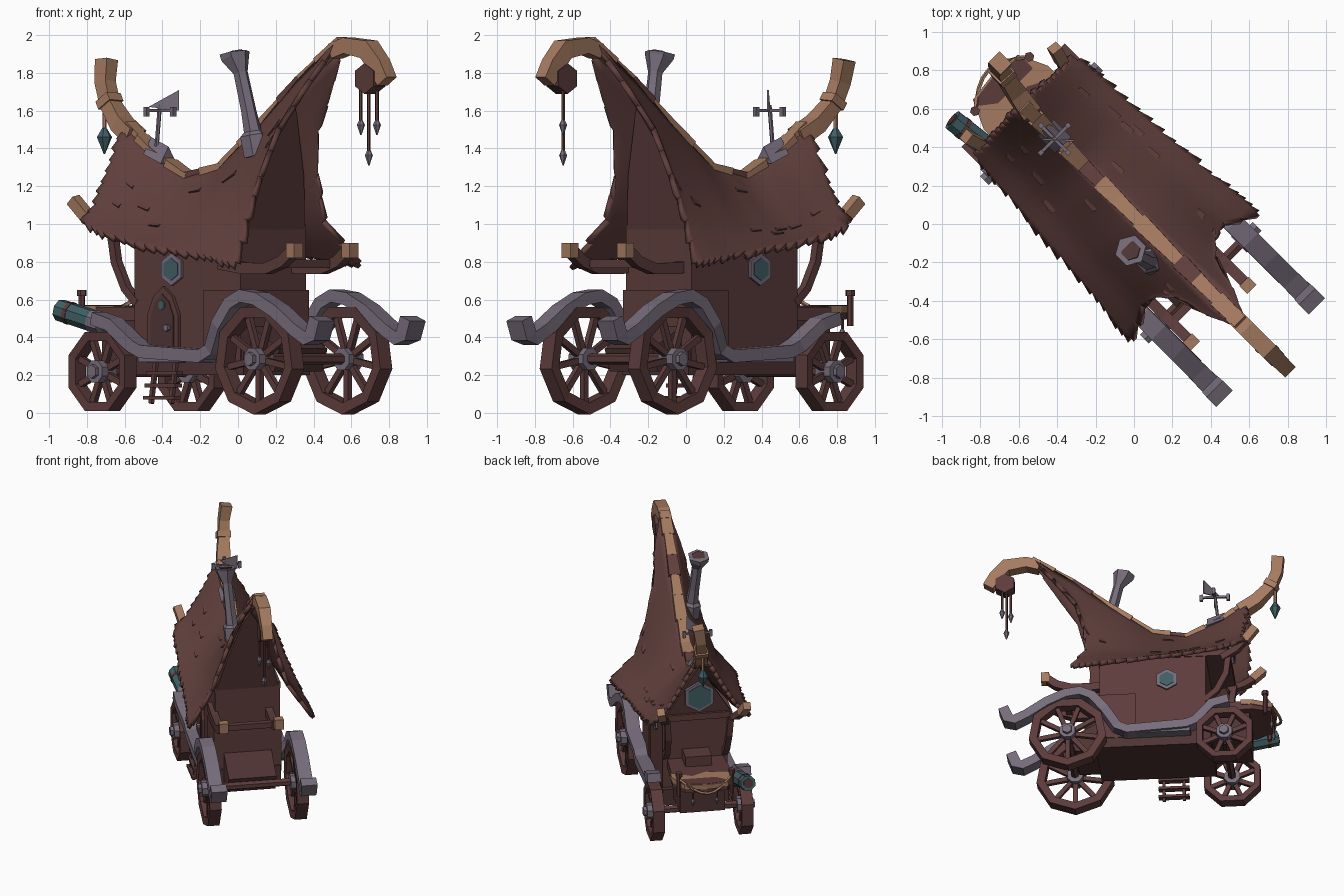
import bpy, bmesh, math, random
from mathutils import Vector, Matrix

if "Cube" in bpy.data.objects:
    bpy.data.objects.remove(bpy.data.objects["Cube"])

random.seed(4)
# Local frame: u = forward, v = sideways, z = up; the wagon stands diagonally on the grid
WORLD = Matrix.Rotation(-math.pi / 4, 4, 'Z') @ Matrix.Translation((0, 0.03, 0))

def material(name, r, g, b):
    m = bpy.data.materials.new(name)
    m.diffuse_color = [(c / 255) ** 2.2 for c in (r, g, b)] + [1]
    m.use_nodes = True
    m.node_tree.nodes["Principled BSDF"].inputs["Base Color"].default_value = m.diffuse_color
    return m

WOOD = material("brown wood", 92, 62, 61)
ROOF = material("brown shingle", 97, 66, 63)
DARK = material("dark wood", 80, 55, 55)
TAN = material("worn tan wood", 163, 121, 96)
METAL = material("grey metal", 118, 108, 122)
TEAL = material("teal", 66, 95, 100)

def finish(name, bm, mat):
    bmesh.ops.recalc_face_normals(bm, faces=bm.faces)
    me = bpy.data.meshes.new(name)
    bm.to_mesh(me)
    bm.free()
    me.materials.append(mat)
    ob = bpy.data.objects.new(name, me)
    bpy.context.collection.objects.link(ob)
    ob.matrix_world = WORLD
    return ob

def box(name, u, v, z, mat):
    bm = bmesh.new()
    bmesh.ops.create_cube(bm, size=1)
    for p in bm.verts:
        p.co = [a[0] if c < 0 else a[1] for a, c in zip((u, v, z), p.co)]
    return finish(name, bm, mat)

def skin(bm, rings):
    for a, b in zip(rings, rings[1:]):
        for j in range(len(a)):
            k = (j + 1) % len(a)
            bm.faces.new((a[j], a[k], b[k], b[j]))

def prism(name, pts, ext, mat):
    bm = bmesh.new()
    rings = [[bm.verts.new(Vector(p) + Vector(ext) * k) for p in pts] for k in (0, 1)]
    skin(bm, rings)
    for r in rings:
        bm.faces.new(r)
    return finish(name, bm, mat)

def sweep(name, pts, sizes, mat, n=4):
    """Tube along a path; sizes = half (width, height) for each point or one for all."""
    pts = [Vector(p) for p in pts]
    if not isinstance(sizes, list):
        sizes = [sizes] * len(pts)
    bm, rings = bmesh.new(), []
    for i, p in enumerate(pts):
        t = (pts[min(i + 1, len(pts) - 1)] - pts[max(i - 1, 0)]).normalized()
        ref = Vector((1, 0, 0)) if abs(t.y) > 0.75 else Vector((0, 1, 0))
        s = (ref - t * ref.dot(t)).normalized()
        up = t.cross(s)
        k = 1 / math.cos(math.pi / n)
        w, h = sizes[i]
        rings.append([bm.verts.new(p + s * w * k * math.cos(a) + up * h * k * math.sin(a))
                      for a in [math.tau * (j + 0.5) / n for j in range(n)]])
    skin(bm, rings)
    bm.faces.new(rings[0])
    bm.faces.new(rings[-1])
    return finish(name, bm, mat)

def rod(name, a, b, r, mat, n=6):
    return sweep(name, [a, b], (r, r), mat, n)

def pendant(name, u, v, z, r, h, mat):
    sweep(name, [(u, v, z + h), (u, v, z + h * .6), (u, v, z)], [(.004, .004), (r, r), (.003, .003)], mat, 6)

# Wheels: polygon rim, spokes, hub
def wheel(name, u, v, r, n, rim):
    s = 1 if v > 0 else -1
    c = Vector((u, v, r * .97))
    dirs = [Vector((math.sin(a), 0, math.cos(a))) for a in [math.tau * (j + .5) / n for j in range(n)]]
    bm = bmesh.new()
    rings = [[bm.verts.new(c + d * rr + Vector((0, y, 0))) for d in dirs]
             for rr, y in ((r, -.045), (r, .045), (r - rim, .04), (r - rim, -.04))]
    skin(bm, rings + rings[:1])
    finish(name + "_rim", bm, WOOD)
    for d in dirs:
        sweep(name + "_spoke", [c + d * .03, c + d * (r - rim * .7)], (.015, .017), WOOD)
    rod(name + "_hub", c - Vector((0, s * .05, 0)), c + Vector((0, s * .06, 0)), .058, METAL, 8)
    rod(name + "_hub_cap", c + Vector((0, s * .05, 0)), c + Vector((0, s * .085, 0)), .032, METAL, 6)

for s in (-1, 1):
    wheel("front_wheel", .462, s * .33, .293, 9, .062)
    wheel("rear_wheel", -.71, s * .335, .226, 8, .05)
for u, z in ((.462, .285), (-.71, .22)):
    rod("axle", (u, -.32, z), (u, .32, z), .026, WOOD)

# Body
box("house_body", (-.56, .235), (-.245, .245), (.3, .99), WOOD)
box("lower_front_panel", (-.035, .245), (-.255, .255), (.28, .65), WOOD)
box("chassis", (-.6, .26), (-.25, .25), (.2, .33), DARK)
prism("foot_box", [(.2, -.18, .22), (.42, -.18, .22), (.46, -.18, .34), (.24, -.18, .46), (.2, -.18, .46)], (0, .36, 0), DARK)
prism("front_gable", [(.23, -.24, .95), (.3, -.165, 1.25), (.36, -.05, 1.58), (.385, 0, 1.66),
                      (.36, .05, 1.58), (.3, .165, 1.25), (.23, .24, .95)], (-.03, 0, 0), WOOD)
prism("rear_gable", [(-.72, -.24, 1.0), (-.73, 0, 1.38), (-.72, .24, 1.0)], (.03, 0, 0), DARK)
box("attic_floor", (-.74, .23), (-.25, .25), (.95, 1.0), WOOD)

# Roof: bell-shaped sections from eave to ridge
SECT = [(-.81, 1.0, .355, -.84, 1.52), (-.66, .95, .365, -.66, 1.38), (-.4, .90, .38, -.4, 1.25),
        (-.15, .87, .40, -.14, 1.3), (.1, .84, .42, .19, 1.55), (.27, .82, .44, .45, 1.76), (.4, .80, .45, .75, 1.965)]
WT = [.5, .45, .4, .4, .6, .8, 1]
F = [0, .18, .38, .6, .81, 1]
VR = [1, .65, .47, .33, .2, .06]
UR = [0, -.24, -.15, .06, .53, 1]
def lerp(tab, x):
    i = min(int(x), len(tab) - 2)
    return tab[i] + (tab[i + 1] - tab[i]) * (x - i)
def roof_point(c, r, side):
    ue, ze, ve, up, zp = [lerp([q[k] for q in SECT], c) for k in range(5)]
    w, f = lerp(WT, c), lerp(F, r)
    wu = max(0, c - 4) / 2
    vr = w * lerp(VR, r) + (1 - w) * (1 - f)
    uf = wu * lerp(UR, r) + (1 - wu) * f
    return Vector((ue + (up - ue) * uf, side * ve * vr, ze + (zp - ze) * f))
COLS = [i / 3 for i in range(19)]
ROWS = [i / 2 for i in range(11)]
bm = bmesh.new()
for s in (-1, 1):
    g = [[bm.verts.new(roof_point(c, r, s)) for r in ROWS] for c in COLS]
    def shingle(p, q, pin, qin):
        # loose plate that continues the surface past an edge by a random length
        a = (p.co - pin.co).normalized()
        b = (q.co - qin.co).normalized()
        k = random.uniform(.005, .03)
        bm.faces.new((p, q, bm.verts.new(q.co + b * (k + .022)), bm.verts.new(p.co + a * k)))
    for i in range(18):
        for j in range(10):
            bm.faces.new((g[i][j], g[i + 1][j], g[i + 1][j + 1], g[i][j + 1]))
        shingle(g[i][0], g[i + 1][0], g[i][1], g[i + 1][1])
    for j in range(9):
        shingle(g[0][j + 1], g[0][j], g[1][j + 1], g[1][j])
        shingle(g[18][j + 1], g[18][j], g[17][j + 1], g[17][j])
roof = finish("shingle_roof", bm, ROOF)
bpy.context.view_layer.objects.active = roof
roof.select_set(True)
bpy.ops.object.shade_smooth_by_angle(angle=math.radians(30))
sol = roof.modifiers.new("thickness", 'SOLIDIFY')
sol.thickness, sol.offset = .03, 0

# Loose shingles scattered over the slopes
for s in (-1, 1):
    for k in range(9):
        c, r = random.uniform(.5, 5.4), random.uniform(.6, 3.6)
        a, b, d, e = [roof_point(c + x, r + y, s) for x, y in ((0, 0), (.3, 0), (0, .5), (.3, .5))]
        nrm = (b - a).cross(d - a).normalized()
        nrm = nrm if nrm.z > 0 else -nrm
        prism("loose_shingle", [a + nrm * .022, b + nrm * .026, e + nrm * .004, d + nrm * .004], -nrm * .018, ROOF)

# Ridge caps and curled ends
ridge = [roof_point(c / 2, 5, 0) for c in range(13)]
for i, (a, b) in enumerate(zip(ridge, ridge[1:])):
    w = .045 if i % 2 else .038
    sweep("ridge_cap", [a - (b - a) * .06, b + (b - a) * .06], [(w, .024), (w * .85, .022)], ROOF if i in (4, 9) else TAN)
sweep("front_horn", [(.7, 0, 1.915), (.8, 0, 1.945), (.95, 0, 1.925), (1.03, 0, 1.84), (1.085, 0, 1.755)],
      [(.045, .04), (.045, .042), (.045, .05), (.04, .048), (.038, .042)], TAN)
sweep("rear_horn", [(-.8, 0, 1.46), (-.92, .02, 1.53), (-1.03, .04, 1.64), (-1.075, .05, 1.75), (-1.085, .07, 1.87)],
      [(.055, .045), (.05, .045), (.04, .04), (.038, .042), (.042, .045)], TAN)
sweep("horn_band", [(-1.02, .038, 1.63), (-1.045, .042, 1.67)], (.05, .05), TAN)

# Hanging charms
rod("charm_ring", (.96, -.045, 1.77), (.96, .045, 1.77), .07, WOOD, 6)
for u, v, z in ((.92, -.03, 1.47), (.95, 0, 1.31), (.98, .03, 1.47)):
    rod("charm_cord", (u, v, 1.75), (u, v, z + .06), .008, WOOD, 5)
    pendant("charm_tip", u, v, z, .019, .09, METAL)
rod("lantern_cord", (-1.06, .03, 1.64), (-1.06, .03, 1.5), .01, TAN, 5)
pendant("hanging_lantern", -1.06, .03, 1.37, .036, .15, TEAL)

# Chimney
sweep("chimney", [(.21, -.1, 1.36), (.19, -.11, 1.47), (.19, -.11, 1.49), (.17, -.12, 1.6), (.125, -.135, 1.8),
                  (.09, -.14, 1.88), (.085, -.14, 1.905)],
      [(.06, .06), (.06, .06), (.042, .042), (.036, .036), (.034, .034), (.068, .068), (.072, .072)], METAL, 6)
rod("chimney_mouth", (.088, -.14, 1.9), (.085, -.14, 1.909), .045, DARK, 6)

# Weather vane
prism("vane_saddle", [(-.68, -.06, 1.37), (-.68, 0, 1.46), (-.68, .06, 1.37)], (.13, 0, -.05), METAL)
rod("vane_pole", (-.63, -.01, 1.4), (-.605, -.01, 1.63), .01, METAL)
for d in ((.1, 0, 0), (0, .1, 0)):
    d, c = Vector(d), Vector((-.605, -.01, 1.6))
    rod("vane_arm", c - d, c + d, .008, METAL, 4)
for e in ((.1, 0), (-.1, 0), (0, .1), (0, -.1)):
    box("vane_arm_end", (-.617 + e[0], -.593 + e[0]), (-.022 + e[1], .002 + e[1]), (1.57, 1.62), METAL)
prism("vane_flag", [(-.65, -.05, 1.62), (-.53, .06, 1.6), (-.53, .06, 1.71)], (.007, -.007, 0), METAL)

# Mirrored side parts: fenders, beams, brackets, windows
for s in (-1, 1):
    path = [(-.74, .5), (-.62, .47), (-.5, .36), (-.42, .325), (.02, .3), (.1, .34), (.19, .47), (.28, .58), (.37, .62),
            (.48, .605), (.62, .54), (.77, .44), (.86, .395), (.905, .41), (.94, .5)]
    sweep("fender", [(u, s * (.34 if u > .1 or u < -.5 else .3), z) for u, z in path],
          [(.052, .034)] * 12 + [(.055, .036), (.058, .042), (.06, .038)], METAL)
    box("running_board", (-.45, .05), (min(s * .24, s * .33), max(s * .24, s * .33)), (.27, .3), METAL)
    beam = [(.1, .79), (.28, .765), (.45, .765), (.56, .8), (.64, .86)]
    bv = s * .208 - .045
    sweep("porch_beam", [(u, bv, z) for u, z in beam], (.028, .03), WOOD)
    box("porch_beam_cap", (.615, .675), (bv - .034, bv + .034), (.82, .9), TAN)
    sweep("rear_bracket", [(-.55, s * .225, .58), (-.64, s * .225, .66), (-.71, s * .23, .8), (-.73, s * .24, .96)], (.022, .022), WOOD)
    sweep("eave_bracket", [(-.68, s * .24, .93), (-.79, s * .27, .98), (-.88, s * .31, 1.06)], (.025, .025), WOOD)
    sweep("eave_bracket_tip", [(-.86, s * .3, 1.04), (-.94, s * .325, 1.13)], (.03, .03), TAN)
    for nm, r, d, m in (("side_window_frame", .075, .016, METAL), ("side_window_glass", .052, .02, TEAL)):
        rod(nm, (-.27, s * .24, .76), (-.27, s * (.245 + d), .76), r, m, 6)
rod("porch_crossbar", (.5, -.24, .79), (.5, .17, .79), .022, WOOD, 4)

# Rear attic window
rod("attic_window_frame", (-.71, 0, 1.14), (-.75, 0, 1.14), .105, METAL, 6)
rod("attic_window_glass", (-.71, 0, 1.14), (-.755, 0, 1.14), .085, TEAL, 6)

# Door and ladder on the left side
def arch(w, z0, z1, z2, v):
    half = [(-w, z0), (-w, z1), (-w * .6, z1 + (z2 - z1) * .65)]
    return [(-.33 + a, v, z) for a, z in half + [(0, z2)] + [(-a, z) for a, z in half[::-1]]]
prism("door_frame", arch(.115, .3, .52, .67, -.24), (0, -.025, 0), WOOD)
prism("door_panel", arch(.085, .31, .51, .63, -.24), (0, -.03, 0), DARK)
rod("door_light", (-.33, -.25, .57), (-.33, -.275, .57), .022, TEAL, 6)
rod("door_knob", (-.28, -.25, .45), (-.28, -.295, .45), .016, METAL)
for u in (-.35, -.2):
    sweep("ladder_rail", [(u, -.29, .3), (u, -.33, .05)], (.011, .011), WOOD)
for k in range(4):
    z = .07 + k * .065
    box("ladder_rung", (-.39, -.16), (-.35 + k * .01, -.3 + k * .01), (z, z + .02), WOOD)

# Rear deck with rope, posts and a rolled barrel
box("rear_locker", (-.88, -.55), (-.17, .17), (.26, .5), DARK)
prism("rear_deck", [(-.56, -.21, .49), (-.9, -.23, .49), (-1.04, -.16, .5), (-1.06, 0, .5), (-1.04, .16, .5),
                    (-.9, .23, .49), (-.56, .21, .49)], (0, 0, .07), WOOD)
prism("worn_deck_edge", [(-.86, -.235, .53), (-.9, -.235, .53), (-1.05, -.165, .53), (-1.07, 0, .53), (-1.05, .165, .53),
                         (-.9, .235, .53), (-.82, .235, .53), (-.9, .08, .53), (-.84, -.03, .53)], (0, 0, .038), TAN)
box("deck_chest", (-.72, -.57), (-.1, .1), (.56, .64), WOOD)
for s in (-1, 1):
    rod("deck_post", (-1.0, s * .2, .46), (-1.0, s * .2, .63), .015, WOOD)
    rod("deck_post_top", (-1.0, s * .2, .62), (-1.0, s * .2, .65), .023, WOOD, 6)
sweep("deck_rope", [(-1.0 - .1 * math.sin(math.pi * k / 8), -.2 + .05 * k, .6 - .09 * math.sin(math.pi * k / 8))
                    for k in range(9)], (.009, .009), TAN, 5)
for v in (-.08, .1):
    rod("deck_charm_cord", (-1.04, v, .5), (-1.04, v, .44), .007, WOOD, 5)
    pendant("deck_charm", -1.04, v, .39, .015, .06, METAL)
a, b = Vector((-.76, -.28, .47)), Vector((-1.05, -.315, .545))
rod("barrel", a, b, .055, TEAL, 8)
rod("barrel_band", a.lerp(b, .72), a.lerp(b, .8), .058, WOOD, 8)
rod("barrel_butt", a, a.lerp(b, .25), .058, METAL, 8)
rod("barrel_mouth", b, b + (b - a) * .02, .035, DARK, 8)
